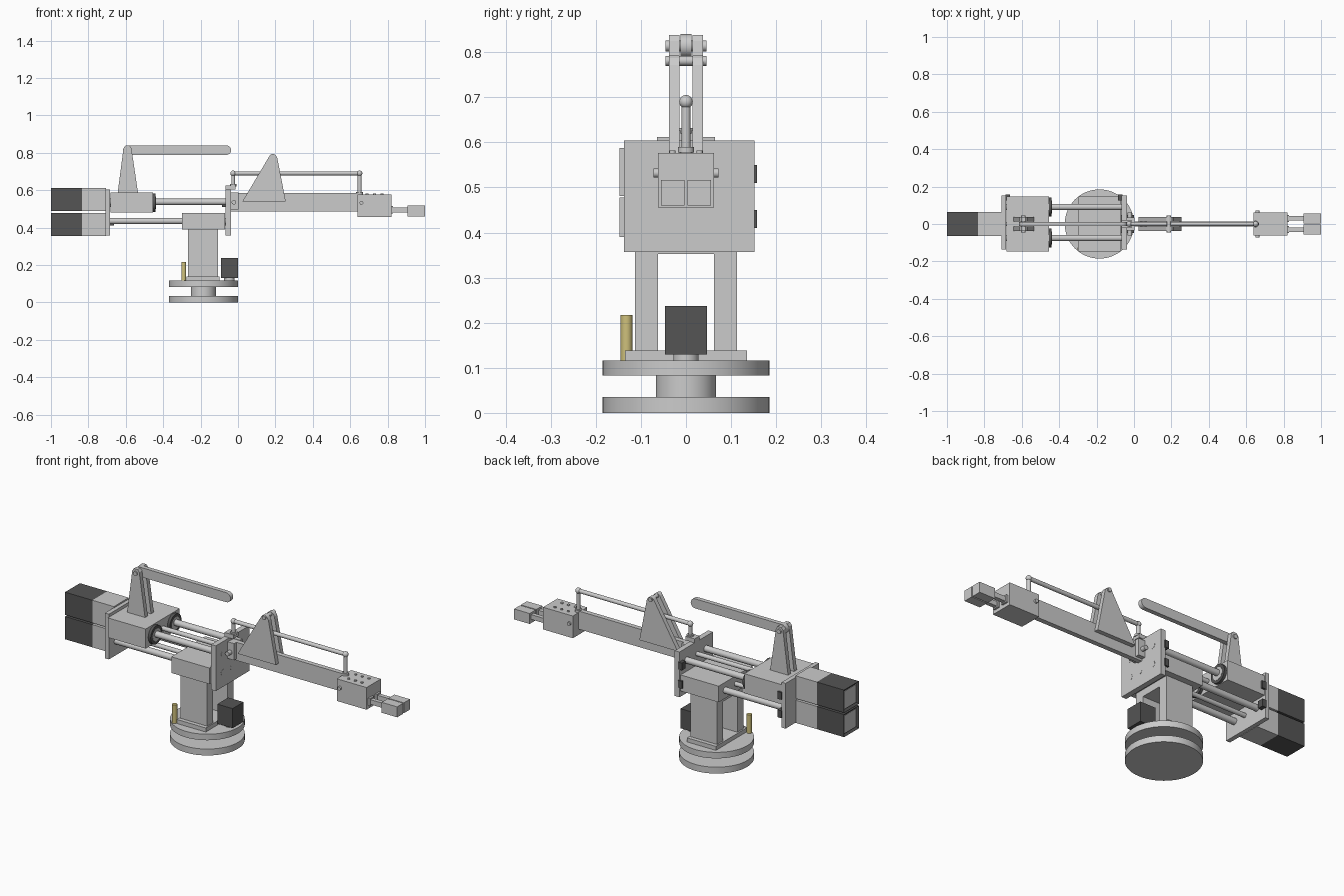
import bpy, bmesh, math
from mathutils import Vector

if "Cube" in bpy.data.objects:
    bpy.data.objects.remove(bpy.data.objects["Cube"])


def material(name, rgb):
    m = bpy.data.materials.new(name)
    m.diffuse_color = (*rgb, 1)
    m.use_nodes = True
    m.node_tree.nodes["Principled BSDF"].inputs["Base Color"].default_value = m.diffuse_color
    return m


DARK = material("dark_plastic", (0.09, 0.09, 0.09))
GOLD = material("brass", (0.62, 0.53, 0.2))


def finish(name, bm, mat=None, smooth=False):
    bmesh.ops.recalc_face_normals(bm, faces=bm.faces)
    me = bpy.data.meshes.new(name)
    bm.to_mesh(me)
    bm.free()
    if smooth:
        me.shade_smooth()
        me.set_sharp_from_angle(angle=math.radians(35))
    if mat:
        me.materials.append(mat)
    ob = bpy.data.objects.new(name, me)
    bpy.context.collection.objects.link(ob)
    return ob


def box(name, x, y, z, mat=None):
    """Box from (min, max) pairs."""
    bm = bmesh.new()
    bmesh.ops.create_cube(bm, size=1)
    for v in bm.verts:
        v.co = [r[0] + (c + 0.5) * (r[1] - r[0]) for r, c in zip((x, y, z), v.co)]
    return finish(name, bm, mat)


def rod(name, a, b, r, mat=None, seg=32):
    """Cylinder from point a to point b."""
    a, b = Vector(a), Vector(b)
    bm = bmesh.new()
    bmesh.ops.create_cone(bm, cap_ends=True, segments=seg, radius1=r, radius2=r,
                          depth=(b - a).length)
    bm.transform((b - a).to_track_quat('Z', 'Y').to_matrix().to_4x4())
    bmesh.ops.translate(bm, verts=bm.verts, vec=(a + b) / 2)
    return finish(name, bm, mat, True)


def ball(name, p, r):
    bm = bmesh.new()
    bmesh.ops.create_uvsphere(bm, u_segments=20, v_segments=12, radius=r)
    bmesh.ops.translate(bm, verts=bm.verts, vec=p)
    return finish(name, bm, None, True)


def profile(name, pts, y0, y1, smooth=False):
    """Extrude an (x, z) outline along y."""
    bm = bmesh.new()
    f = bm.faces.new([bm.verts.new((x, y0, z)) for x, z in pts])
    ext = bmesh.ops.extrude_face_region(bm, geom=[f])["geom"]
    bmesh.ops.translate(bm, vec=(0, y1 - y0, 0),
                        verts=[v for v in ext if isinstance(v, bmesh.types.BMVert)])
    return finish(name, bm, None, smooth)


def arc(cx, cz, r, a0, a1, n=10):
    return [(cx + r * math.cos(math.radians(a0 + (a1 - a0) * i / n)),
             cz + r * math.sin(math.radians(a0 + (a1 - a0) * i / n))) for i in range(n + 1)]


# Turntable base
CX, YC = -0.185, 0.008
rod("base_disc", (CX, 0, 0), (CX, 0, 0.035), 0.185, seg=64)
rod("base_neck", (CX, 0, 0.035), (CX, 0, 0.083), 0.067, seg=48)
rod("turntable_disc", (CX, 0, 0.083), (CX, 0, 0.116), 0.185, seg=64)
box("column_foot_plate", (-0.275, -0.1), (-0.135, 0.135), (0.116, 0.138))
rod("turn_motor_shaft", (-0.046, 0, 0.116), (-0.046, 0, 0.131), 0.028)
box("turn_motor", (-0.092, 0), (-0.047, 0.047), (0.13, 0.237), DARK)
rod("brass_post", (-0.29, -0.132, 0.116), (-0.29, -0.132, 0.217), 0.013, GOLD)

# Column: two legs joined by a crosspiece
for side, y in (("front", (-0.113, -0.062)), ("back", (0.062, 0.113))):
    box(side + "_column_leg", (-0.267, -0.107), y, (0.138, 0.392))
box("column_crosspiece", (-0.267, -0.107), (-0.062, 0.062), (0.352, 0.392))

# Sliding blocks and end plates
box("lower_block", (-0.3, -0.07), (-0.147, 0.147), (0.39, 0.478))
box("upper_block", (-0.683, -0.455), (-0.147, 0.147), (0.481, 0.588))
PLATES = {"front": (-0.067, -0.038), "back": (-0.708, -0.684)}
for n, x in PLATES.items():
    box(n + "_end_plate", x, (-0.137, 0.152), (0.357, 0.604))
    sx = (-0.085, -0.062) if n == "front" else (-0.686, -0.662)
    for z in (0.43, 0.53):
        box(n + "_limit_switch", sx, (0.125, 0.157), (z - 0.02, z + 0.02), DARK)

# Guide rods and lead screws on two levels
for level, z in (("lower", 0.435), ("upper", 0.537)):
    for dy in (-0.083, 0.083):
        rod(level + "_guide_rod", (-0.69, YC + dy, z), (-0.037, YC + dy, z), 0.017)
    rod(level + "_lead_screw", (-0.69, 0, z), (-0.037, 0, z), 0.012)
for dy in (-0.083, 0.083):
    y = YC + dy
    rod("bearing_ring", (-0.456, y, 0.533), (-0.44, y, 0.533), 0.05, DARK)
    rod("bearing_sleeve", (-0.456, y, 0.533), (-0.439, y, 0.533), 0.034)

# Two stacked motors with recessed end caps
for n, z0, z1 in (("lower", 0.355, 0.479), ("upper", 0.488, 0.612)):
    box(n + "_motor_gearbox", (-0.835, -0.705), (-0.064, 0.064), (z0, z1))
    cap = box(n + "_motor", (-1, -0.835), (-0.064, 0.064), (z0, z1), DARK)
    bm = bmesh.new()
    bm.from_mesh(cap.data)
    end = [f for f in bm.faces if f.normal.x < -0.9]
    bmesh.ops.inset_region(bm, faces=end, thickness=0.014)
    bmesh.ops.translate(bm, verts=end[0].verts, vec=(0.01, 0, 0))
    bm.to_mesh(cap.data)
    bm.free()
    box(n + "_motor_end", (-0.99, -0.988), (-0.05, 0.05), (z0 + 0.014, z1 - 0.014)).location.x = -0.002

# Tower with its swinging link
tower = [(-0.643, 0.588), (-0.535, 0.588), (-0.57, 0.825), (-0.58, 0.838),
         (-0.602, 0.838), (-0.612, 0.825)]
gusset = [(0.024, 0.54), (0.255, 0.54), (0.21, 0.772)] + arc(0.186, 0.772, 0.021, 30, 140, 6)
for y0, y1 in ((-0.038, -0.014), (0.014, 0.038)):
    profile("tower_plate", tower, y0, y1)
    profile("arm_gusset", gusset, y0, y1)
rod("tower_pin", (-0.591, -0.045, 0.814), (-0.591, 0.045, 0.814), 0.012)
rod("gusset_pin", (0.186, -0.045, 0.781), (0.186, 0.045, 0.781), 0.011)
profile("swing_link", arc(-0.063, 0.814, 0.026, -90, 90) + arc(-0.588, 0.814, 0.026, 90, 270),
        -0.012, 0.012, True)

# Forearm with clevis at the front plate
box("forearm", (-0.037, 0.655), (-0.013, 0.013), (0.487, 0.586))
for s in (-1, 1):
    y = sorted((s * 0.014, s * 0.036))
    box("clevis_cheek", (-0.038, 0.002), y, (0.497, 0.588))
    rod("clevis_bolt", (-0.022, s * 0.03, 0.535), (-0.022, s * 0.062, 0.535), 0.012)

# Parallel linkage rod above the forearm
box("linkage_bracket", (-0.067, -0.013), (-0.022, 0.022), (0.604, 0.626))
for x, z in ((-0.026, 0.62), (0.65, 0.578)):
    rod("linkage_post", (x, 0, z), (x, 0, 0.69), 0.01)
    rod("linkage_collar", (x, 0, z), (x, 0, z + 0.012), 0.018)
    ball("linkage_joint", (x, 0, 0.69), 0.015)
rod("linkage_rod", (-0.026, 0, 0.69), (0.65, 0, 0.69), 0.011)

# Wrist and gripper
box("wrist_block", (0.64, 0.82), (-0.062, 0.062), (0.456, 0.577))
rod("wrist_pin", (0.66, -0.072, 0.532), (0.66, 0.072, 0.532), 0.01)
for x in (0.69, 0.73, 0.77):
    for y in (-0.03, 0.03):
        rod("wrist_screw", (x, y, 0.574), (x, y, 0.582), 0.007, seg=16)
for s in (-1, 1):
    box("gripper_mount", (0.818, 0.83), sorted((s * 0.012, s * 0.048)), (0.474, 0.514))
    box("gripper_bar", (0.82, 0.91), sorted((s * 0.02, s * 0.042)), (0.48, 0.506))
    box("gripper_finger", (0.906, 1.0), sorted((s * 0.003, s * 0.055)), (0.46, 0.517))
